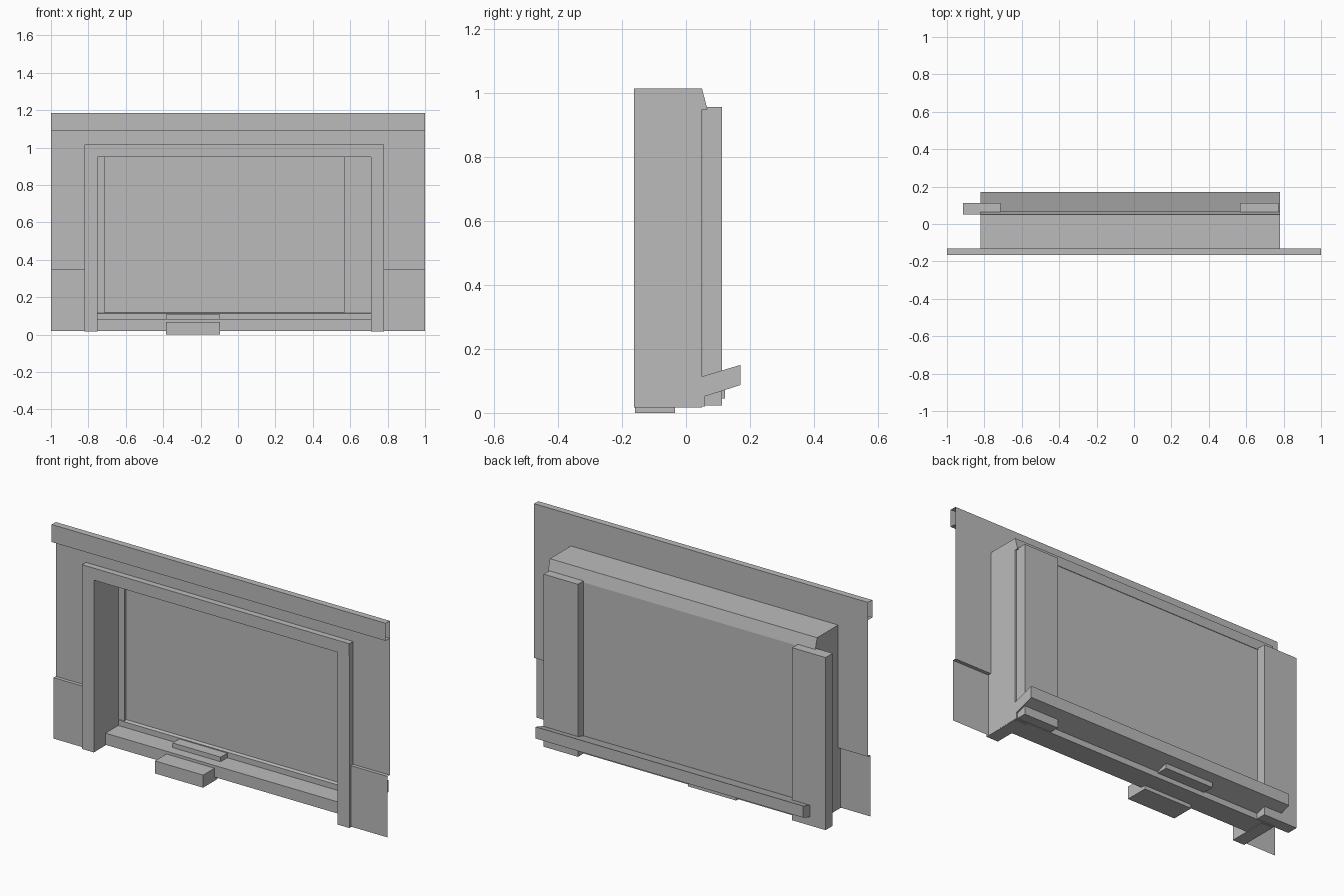
import bpy, bmesh

cube = bpy.data.objects.get("Cube")
if cube:
    bpy.data.objects.remove(cube, do_unlink=True)

grey = bpy.data.materials.new("plain grey")
grey.use_nodes = True
colour = (0.5, 0.5, 0.5, 1)
grey.diffuse_color = colour
for node in grey.node_tree.nodes:
    if node.type == 'BSDF_PRINCIPLED':
        node.inputs["Base Color"].default_value = colour


def extrude(name, profile, x0, x1, solid=True):
    """Sweep a (y, z) profile along x, as a capped solid or an open sheet."""
    bm = bmesh.new()
    a = [bm.verts.new((x0, y, z)) for y, z in profile]
    b = [bm.verts.new((x1, y, z)) for y, z in profile]
    n = len(profile)
    for i in range(n if solid else n - 1):
        j = (i + 1) % n
        bm.faces.new((a[i], a[j], b[j], b[i]))
    if solid:
        bm.faces.new(a)
        bm.faces.new(b)
        bmesh.ops.recalc_face_normals(bm, faces=bm.faces)
    mesh = bpy.data.meshes.new(name)
    bm.to_mesh(mesh)
    bm.free()
    mesh.materials.append(grey)
    obj = bpy.data.objects.new(name, mesh)
    bpy.context.collection.objects.link(obj)
    return obj


def box(name, x0, x1, y0, y1, z0, z1):
    return extrude(name, [(y0, z0), (y1, z0), (y1, z1), (y0, z1)], x0, x1)


FRONT, WALL, SKIRT = -0.165, -0.13, -0.149
BASE, TOP = 0.02, 1.185
LEFT, RIGHT = 0.78, -0.82      # outer edges of the frame

# Thin wall sheets around the opening, stepping forward at the skirting
step = [(WALL, 0.98), (WALL, 0.35), (SKIRT, 0.35), (SKIRT, BASE)]
extrude("right_wall", step, -1, RIGHT + 0.01, solid=False)
extrude("left_wall", step, LEFT - 0.01, 1, solid=False)
extrude("upper_wall", [(WALL, TOP), (WALL, 0.98)], -1, 1, solid=False)

# Hollow band along the top of the wall
extrude("top_band", [(WALL, TOP), (FRONT, TOP), (FRONT, 1.09), (WALL, 1.09)],
        -1, 1, solid=False)

# Frame: jambs, header with a sloped back, stepped sill
box("right_jamb", RIGHT, RIGHT + 0.07, -0.162, 0.05, 0.017, 0.953)
box("left_jamb", LEFT - 0.07, LEFT, -0.162, 0.05, 0.017, 0.953)
extrude("header", [(-0.163, 0.95), (0.067, 0.95), (0.05, 1.015), (-0.163, 1.015)],
        RIGHT, LEFT)
extrude("sill", [(-0.062, 0.02), (0.06, 0.02), (0.06, 0.052), (0.17, 0.087),
                 (0.17, 0.15), (0.047, 0.113), (0.047, 0.083), (-0.062, 0.083)],
        RIGHT - 0.001, LEFT + 0.001)

# Posts behind the jambs and the panel between them
box("right_back_post", -0.915, -0.715, 0.052, 0.113, 0.023, 0.957)
box("left_back_post", 0.568, 0.773, 0.052, 0.113, 0.023, 0.957)
extrude("back_panel", [(0.064, 0.955), (0.064, 0.1)], -0.75, 0.6, solid=False)

# Step in front of the sill and the block set into it
box("front_step", -0.385, -0.097, -0.16, -0.035, 0, 0.068)
box("sill_block", -0.385, -0.097, -0.01, 0.122, 0.045, 0.108)
